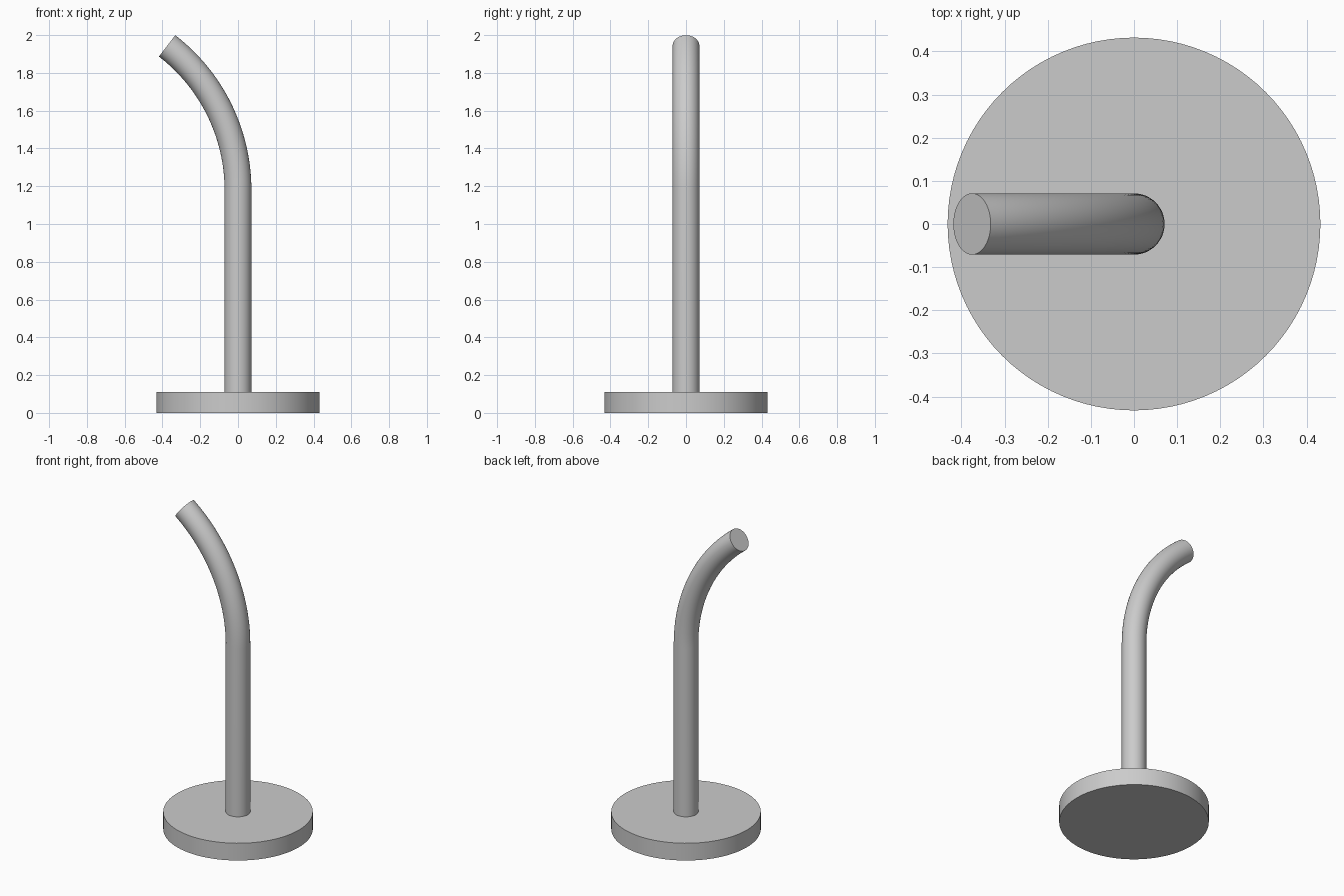
import bpy, bmesh, math
from mathutils import Vector

if "Cube" in bpy.data.objects:
    bpy.data.objects.remove(bpy.data.objects["Cube"])

grey = bpy.data.materials.new("plain grey")
grey.diffuse_color = (0.6, 0.6, 0.6, 1)
grey.use_nodes = True
grey.node_tree.nodes["Principled BSDF"].inputs["Base Color"].default_value = grey.diffuse_color

def finish(bm, name):
    bmesh.ops.recalc_face_normals(bm, faces=bm.faces[:])
    me = bpy.data.meshes.new(name)
    bm.to_mesh(me)
    bm.free()
    ob = bpy.data.objects.new(name, me)
    bpy.context.collection.objects.link(ob)
    me.materials.append(grey)
    bpy.ops.object.select_all(action='DESELECT')
    ob.select_set(True)
    bpy.context.view_layer.objects.active = ob
    bpy.ops.object.shade_smooth_by_angle(angle=math.radians(35))

# Round base
BASE_R, BASE_H = 0.432, 0.11
bm = bmesh.new()
bmesh.ops.create_cone(bm, cap_ends=True, segments=96, radius1=BASE_R, radius2=BASE_R, depth=BASE_H)
bmesh.ops.translate(bm, verts=bm.verts[:], vec=(0, 0, BASE_H / 2))
finish(bm, "base")

# Pole: straight, then a circular bend towards -x
R, Z0, BEND, TUBE, SIDES, STEPS = 0.963, 1.18, math.radians(52.4), 0.071, 48, 32
stations = [(Vector((0, 0, BASE_H)), 0)]
for i in range(STEPS + 1):
    a = BEND * i / STEPS
    stations.append((Vector((-R * (1 - math.cos(a)), 0, Z0 + R * math.sin(a))), a))
bm = bmesh.new()
rings = []
for centre, a in stations:
    across = Vector((math.cos(a), 0, math.sin(a)))
    ring = []
    for k in range(SIDES):
        t = 2 * math.pi * k / SIDES
        ring.append(bm.verts.new(centre + TUBE * (math.cos(t) * across + math.sin(t) * Vector((0, 1, 0)))))
    rings.append(ring)
for lo, hi in zip(rings, rings[1:]):
    for k in range(SIDES):
        n = (k + 1) % SIDES
        bm.faces.new((lo[k], lo[n], hi[n], hi[k]))
bm.faces.new(rings[0])
bm.faces.new(rings[-1])
finish(bm, "bent_pole")
